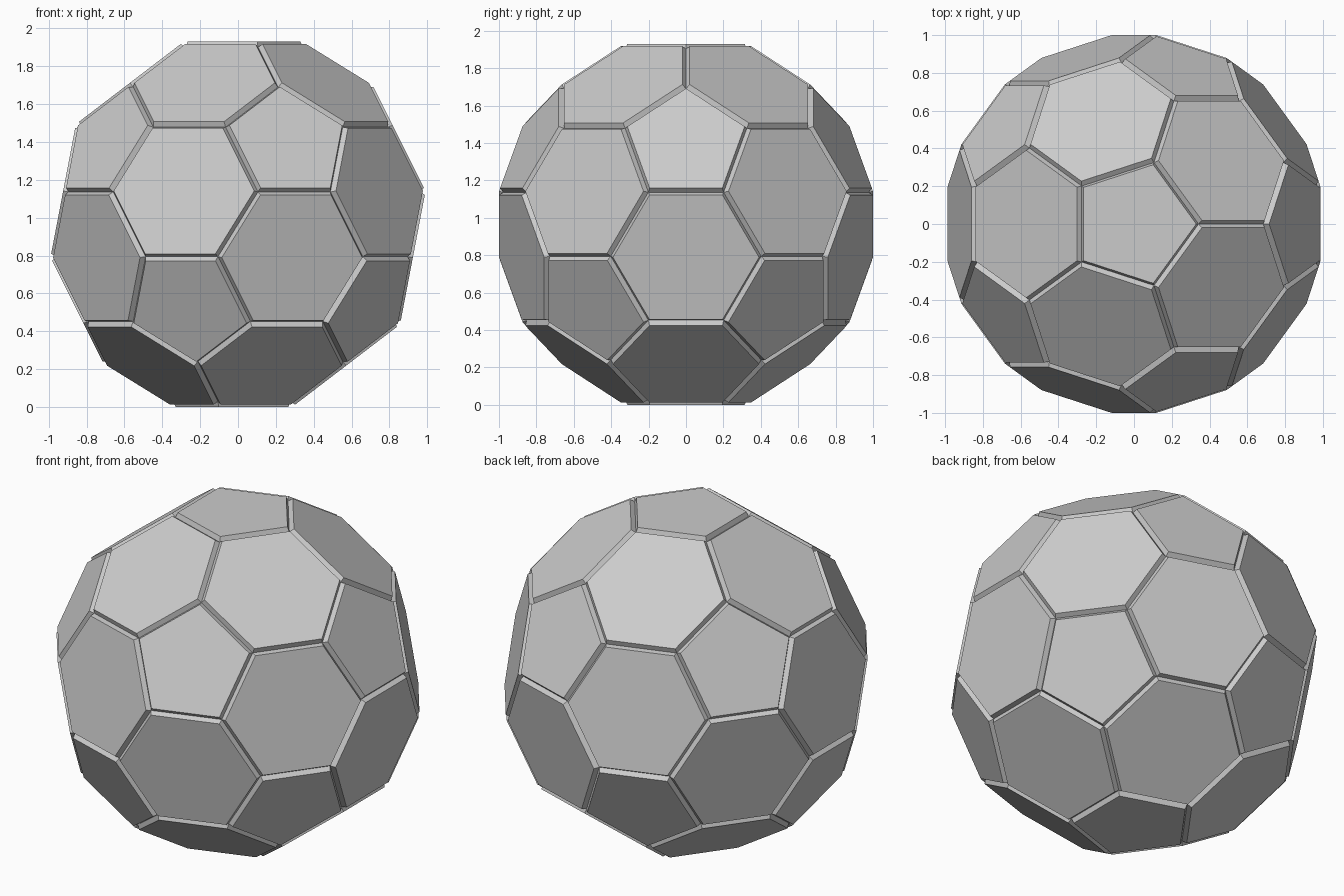
import bpy
import bmesh
from math import cos, sin, tau, sqrt
from mathutils import Vector

cube = bpy.data.objects.get("Cube")
if cube:
    bpy.data.objects.remove(cube, do_unlink=True)

CORE_RADIUS = 1.1473    # corner radius of the icosahedron before truncation
PANEL_RAISE = 0.029     # height of each panel above the groove bottoms
PANEL_INSET = 0.010     # taper of the panel walls
HALF_HEIGHT = 0.965

# Single grey material
grey = bpy.data.materials.new("grey")
grey.use_nodes = True
colour = (0.6, 0.6, 0.6, 1)
grey.diffuse_color = colour
grey.node_tree.nodes["Principled BSDF"].inputs["Base Color"].default_value = colour

# Icosahedron corners: a pole and a ring of five, plus their opposites
ring = CORE_RADIUS / sqrt(5)
upper = [Vector((0, 0, CORE_RADIUS))]
for k in range(5):
    a = tau * k / 5
    upper.append(Vector((2 * ring * cos(a), 2 * ring * sin(a), ring)))
corners = upper + [-p for p in upper]
edge_length = (corners[0] - corners[1]).length

# Cut every corner off at a third of each edge: pentagons and hexagons
bm = bmesh.new()
for p in corners:
    for q in corners:
        if p is not q and (p - q).length < edge_length * 1.1:
            bm.verts.new(p.lerp(q, 1 / 3))
bmesh.ops.convex_hull(bm, input=bm.verts[:])
bmesh.ops.dissolve_limit(bm, angle_limit=0.05, verts=bm.verts[:], edges=bm.edges[:])
bmesh.ops.recalc_face_normals(bm, faces=bm.faces[:])

# Raise tapered panels, leaving V-shaped grooves between them
bmesh.ops.inset_individual(bm, faces=bm.faces[:], thickness=PANEL_INSET,
                           depth=PANEL_RAISE, use_even_offset=True)
bmesh.ops.translate(bm, verts=bm.verts[:], vec=(0, 0, HALF_HEIGHT))

mesh = bpy.data.meshes.new("panelled_ball")
bm.to_mesh(mesh)
bm.free()
mesh.materials.append(grey)
ball = bpy.data.objects.new("panelled_ball", mesh)
bpy.context.collection.objects.link(ball)
